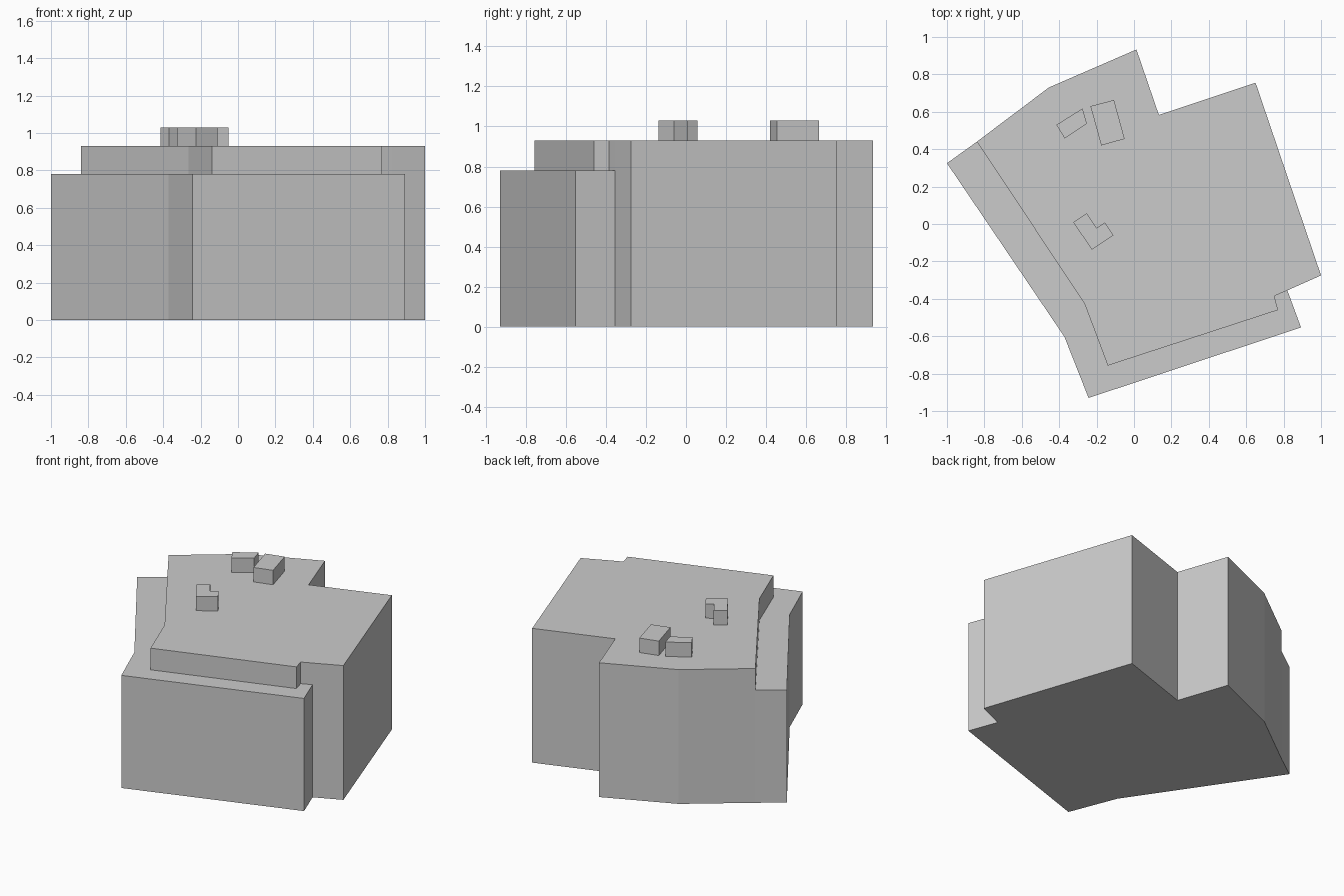
import bpy, bmesh

if "Cube" in bpy.data.objects:
    bpy.data.objects.remove(bpy.data.objects["Cube"])

GROUND, TERRACE_Z, ROOF_Z, HUT_Z = 0.0, 0.78, 0.93, 1.03


def wall(bm, path, z0, z1, closed=False):
    """Vertical wall panels along a plan path."""
    ends = path[1:] + path[:1] if closed else path[1:]
    for a, b in zip(path, ends):
        bm.faces.new([bm.verts.new(p) for p in
                      ((*a, z0), (*b, z0), (*b, z1), (*a, z1))])


def cap(bm, outline, z):
    """Flat polygon closing an outline."""
    bm.faces.new([bm.verts.new((*p, z)) for p in outline])


def finish(name, bm):
    bmesh.ops.remove_doubles(bm, verts=bm.verts, dist=1e-5)
    bmesh.ops.recalc_face_normals(bm, faces=bm.faces)
    mesh = bpy.data.meshes.new(name)
    bm.to_mesh(mesh)
    bm.free()
    obj = bpy.data.objects.new(name, mesh)
    bpy.context.collection.objects.link(obj)
    return obj


# Plan paths: tall facade, low terrace facade, set-back upper wall
tall = [(0.82, -0.355), (1.0, -0.275), (0.65, 0.755), (0.133, 0.583),
        (0.013, 0.933), (-0.455, 0.73), (-0.84, 0.44)]
low = [(-0.84, 0.44), (-1.0, 0.325), (-0.372, -0.603), (-0.243, -0.93),
       (0.893, -0.553), (0.82, -0.355)]
setback = [(-0.84, 0.44), (-0.265, -0.425), (-0.14, -0.757),
           (0.77, -0.46), (0.75, -0.385), (0.82, -0.355)]

# Main building with stepped terrace
bm = bmesh.new()
wall(bm, tall, GROUND, ROOF_Z)
wall(bm, low, GROUND, TERRACE_Z)
wall(bm, setback, TERRACE_Z, ROOF_Z)
cap(bm, tall + low[1:-1], GROUND)
cap(bm, low + setback[-2:0:-1], TERRACE_Z)
cap(bm, tall + setback[1:-1], ROOF_Z)
finish("main_building", bm)

# Rooftop huts
huts = {
    "roof_hut_left": [(-0.415, 0.53), (-0.275, 0.618), (-0.252, 0.537), (-0.37, 0.457)],
    "roof_hut_right": [(-0.233, 0.63), (-0.107, 0.663), (-0.05, 0.455), (-0.175, 0.42)],
    "roof_hut_front": [(-0.325, 0.01), (-0.253, 0.058), (-0.2, -0.022),
                       (-0.155, 0.008), (-0.11, -0.06), (-0.225, -0.138)],
}
for name, outline in huts.items():
    bm = bmesh.new()
    wall(bm, outline, ROOF_Z, HUT_Z, closed=True)
    cap(bm, outline, ROOF_Z)
    cap(bm, outline, HUT_Z)
    finish(name, bm)
